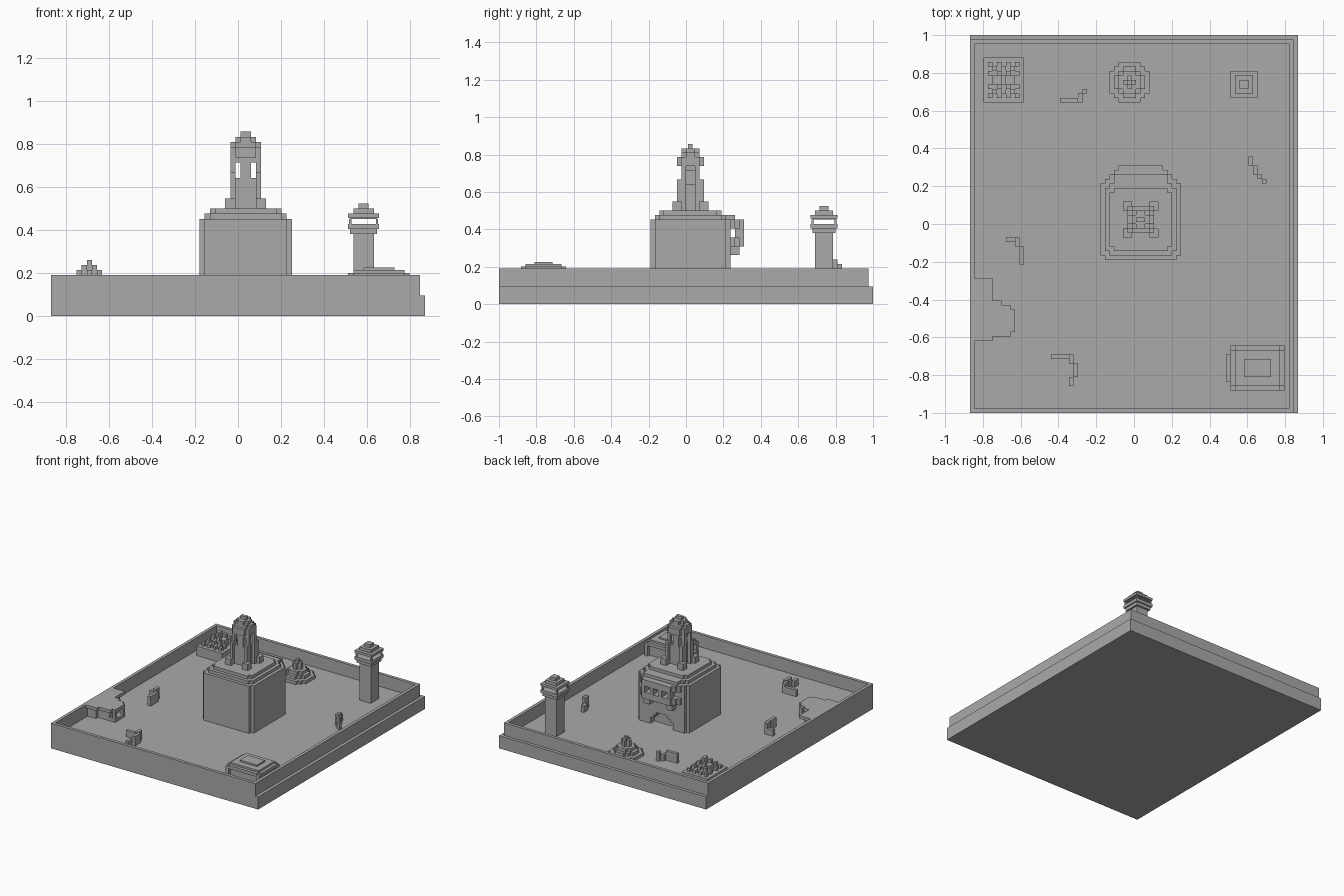
import bpy, bmesh
from mathutils import Matrix

cube = bpy.data.objects.get("Cube")
if cube:
    bpy.data.objects.remove(cube, do_unlink=True)

V = 2 / 84                      # one block
NX, NY = 73, 84                 # plan size in blocks
FLOOR, RIM = 4, 8               # heights in blocks

stone = bpy.data.materials.new("grey_stone")
stone.use_nodes = True
GREY = (0.4, 0.4, 0.4, 1)
stone.diffuse_color = GREY
stone.node_tree.nodes["Principled BSDF"].inputs["Base Color"].default_value = GREY


def build(name, boxes):
    """Join boxes given as x0, x1, y0, y1, z0, z1 in blocks."""
    bm = bmesh.new()
    for x0, x1, y0, y1, z0, z1 in boxes:
        centre = ((x0 + x1 - NX) / 2 * V, (y0 + y1 - NY) / 2 * V, (z0 + z1) / 2 * V)
        size = ((x1 - x0) * V, (y1 - y0) * V, (z1 - z0) * V)
        bmesh.ops.create_cube(bm, size=1, matrix=Matrix.Translation(centre) @ Matrix.Diagonal((*size, 1)))
    mesh = bpy.data.meshes.new(name)
    bm.to_mesh(mesh)
    bm.free()
    mesh.materials.append(stone)
    obj = bpy.data.objects.new(name, mesh)
    bpy.context.collection.objects.link(obj)
    return obj


def around(cx, cy, rx, ry, z0, z1):
    return (cx - rx, cx + rx, cy - ry, cy + ry, z0, z1)


def notched(cx, cy, rx, ry, z0, z1, n=1):
    """Block with its upright corners stepped n times."""
    return [around(cx, cy, rx - i, ry - (n - i), z0, z1) for i in range(n + 1)]


def corners(cx, cy, dx, dy, r, z0, z1):
    return [around(cx + sx * dx, cy + sy * dy, r, r, z0, z1) for sx in (-1, 1) for sy in (-1, 1)]


# Tray
build("tray_base", [(0, NX, 0, NY, 0, FLOOR)])
W, D = NX - 1, NY - 1
build("tray_wall", [
    (0, W, 0, 1, FLOOR, RIM), (0, W, D - 1, D, FLOOR, RIM),
    (0, 1, 1, D - 1, FLOOR, RIM), (W - 1, W, 1, D - 1, FLOOR, RIM)])

# Shrine body, with a doorway left open at the back
CX, CY = 38, 43
body = [(30, 46, 34, 50, FLOOR, 19), (29, 47, 35, 50, FLOOR, 19)]
for z0, z1, gap in ((4, 6, 4), (6, 7, 3), (7, 8, 2)):
    for s in (-1, 1):
        a, b = sorted((CX + s * gap, CX + s * 9))
        body.append((a, b, 50, 51, z0, z1))
        a, b = sorted((CX + s * gap, CX + s * 8))
        body.append((a, b, 51, 52, z0, z1))
body += [(29, 47, 50, 51, 8, 19), (30, 46, 51, 52, 8, 19)]
build("shrine_body", body)
build("shrine_roof", notched(CX, CY, 8, 8, 19, 20) + notched(CX, CY, 7, 7, 20, 21))


def ledge(z0, z1, depth=3):
    return [(30 + j, 46 - j, 52 + j - 1, 52 + j, z0, z1) for j in range(1, depth + 1)]


# Canopy and sill over the back doorway
build("back_canopy", ledge(17, 19) + [(32, 44, 51, 53, 19, 20)])
build("back_sill", ledge(13, 15) + [(33, 35, 52, 54, 11, 13), (41, 43, 52, 54, 11, 13)])
build("canopy_posts", [(x, x + 1, 53, 55, 15, 17) for x in (33, 36, 39, 42)])

# Open tower on the roof
feet = corners(CX, CY, 3.5, 3.5, 0.5, 21, 23)
feet += [around(CX + sx * a, CY + sy * b, 0.5, 0.5, 21, 23)
         for sx in (-1, 1) for sy in (-1, 1) for a, b in ((2.5, 3.5), (3.5, 2.5))]
build("tower_feet", feet)
build("tower_legs", corners(CX, CY, 2.5, 2.5, 0.5, 21, 28)
      + corners(CX, CY, 2.5, 1.5, 0.5, 21, 31))
build("tower_core", [around(CX, CY, 2, 2, 21, 27), around(CX, CY, 1, 2, 27, 31)])
build("tower_dome", [around(CX, CY, 2, 2, 30, 31)] + notched(CX, CY, 3, 3, 31, 33)
      + [around(CX, CY, 3, 1, 33, 34), around(CX, CY, 2, 2, 33, 34),
         around(CX, CY, 2, 1, 34, 35), around(CX, CY, 1, 2, 34, 35),
         around(CX, CY, 1, 0.5, 35, 36)])

# Lantern pillar
LX, LY = 61, 73
build("pillar_shaft", [around(LX, LY, 2, 2, FLOOR, 16)])
build("pillar_gallery", [around(LX, LY, 2.6, 2.6, 16, 17), around(LX, LY, 3, 3, 17, 18)]
      + corners(LX, LY, 2.6, 2.6, 0.2, 18, 19))
build("pillar_roof", [around(LX, LY, 2.6, 2.6, 19, 19.4), around(LX, LY, 3, 3, 19.2, 20),
                      around(LX, LY, 2, 2, 20, 21), around(LX, LY, 1, 1, 21, 22)])

# Round mound with a cross-shaped finial
MX, MY = 35.5, 73.5
build("mound_base", notched(MX, MY, 4.5, 4.5, FLOOR, 5, 2))
build("mound_dome", notched(MX, MY, 3.5, 3.5, 5, 6, 2) + notched(MX, MY, 2.5, 2.5, 6, 7))
build("mound_finial", [around(MX, MY, 1.5, 0.5, 7, 9), around(MX, MY, 0.5, 1.5, 7, 9),
                       around(MX, MY, 0.5, 0.5, 9, 10)])

# Lattice pyramid: each tier has alternate studs around its edge
PX, PY = 7.5, 74
lattice = [around(PX, PY, 4.5, 5, FLOOR, 7)]
for t in range(4):
    rx, ry, z = 3.5 - t, 4 - t, 7 + t
    if t == 3:
        lattice.append(around(PX, PY, rx, ry, z, z + 1))
        continue
    lattice.append(around(PX, PY, rx - 1, ry - 1, z, z + 1))
    nx, ny = int(2 * rx), int(2 * ry)
    for i in range(nx):
        for j in range(ny):
            edge = i in (0, nx - 1) or j in (0, ny - 1)
            if edge and (min(i, nx - 1 - i) + min(j, ny - 1 - j)) % 2 == 0:
                x, y = PX - rx + i, PY - ry + j
                lattice.append((x, x + 1, y, y + 1, z, z + 1))
build("lattice_pyramid", lattice)

# Lidded bench in the front corner
BX, BY = 64, 10
build("bench_body", [around(BX, BY, 5, 4, FLOOR, 7), (57, 59, 7, 13, FLOOR, 6)])
build("bench_posts", corners(BX, BY, 5.5, 4.5, 0.5, FLOOR, 8))
build("bench_lid", notched(BX, BY, 6, 5, 7.4, 8.4) + [around(BX, BY, 5, 4, 8, 9)])
build("bench_slab", [around(BX, BY, 3, 2, 9, 9.5)])

# Overhanging terrace against the side wall
steps = [(5, 16, 30), (7, 17, 25), (9, 17, 24), (10, 18, 23)]
build("terrace_roof", [(1, x, a if x > 5 else 16, b, 7, RIM) for x, a, b in steps])
build("terrace_body", [(1, x - 1, a + 1, b - 1, FLOOR, 7) for x, a, b in steps[:3]])
build("terrace_posts", [(9, 10, y, y + 1, FLOOR, 7) for y in (18, 22)]
      + [(8, 10, 18, 23, FLOOR, 5)])

# Broken wall fragments: x0, x1, y0, y1, top
ruins = {
    "back_ruin": [(20, 24, 69, 70, 7), (24, 25, 69, 71, 6), (25, 26, 71, 72, 7)],
    "side_ruin": [(62, 63, 55, 57, 6), (63, 64, 53, 55, 7.5), (64, 65, 52, 53, 7), (65, 66, 51, 52, 6)],
    "middle_ruin": [(8, 10, 38, 39, 6), (10, 11, 37, 39, 7.5), (11, 12, 33, 37, 7)],
    "front_ruin": [(18, 22, 12, 13, 6), (22, 23, 11, 13, 7), (23, 24, 8, 11, 7), (22, 23, 6, 8, 6)],
}
for name, parts in ruins.items():
    build(name, [(*p[:4], FLOOR, p[4]) for p in parts])
